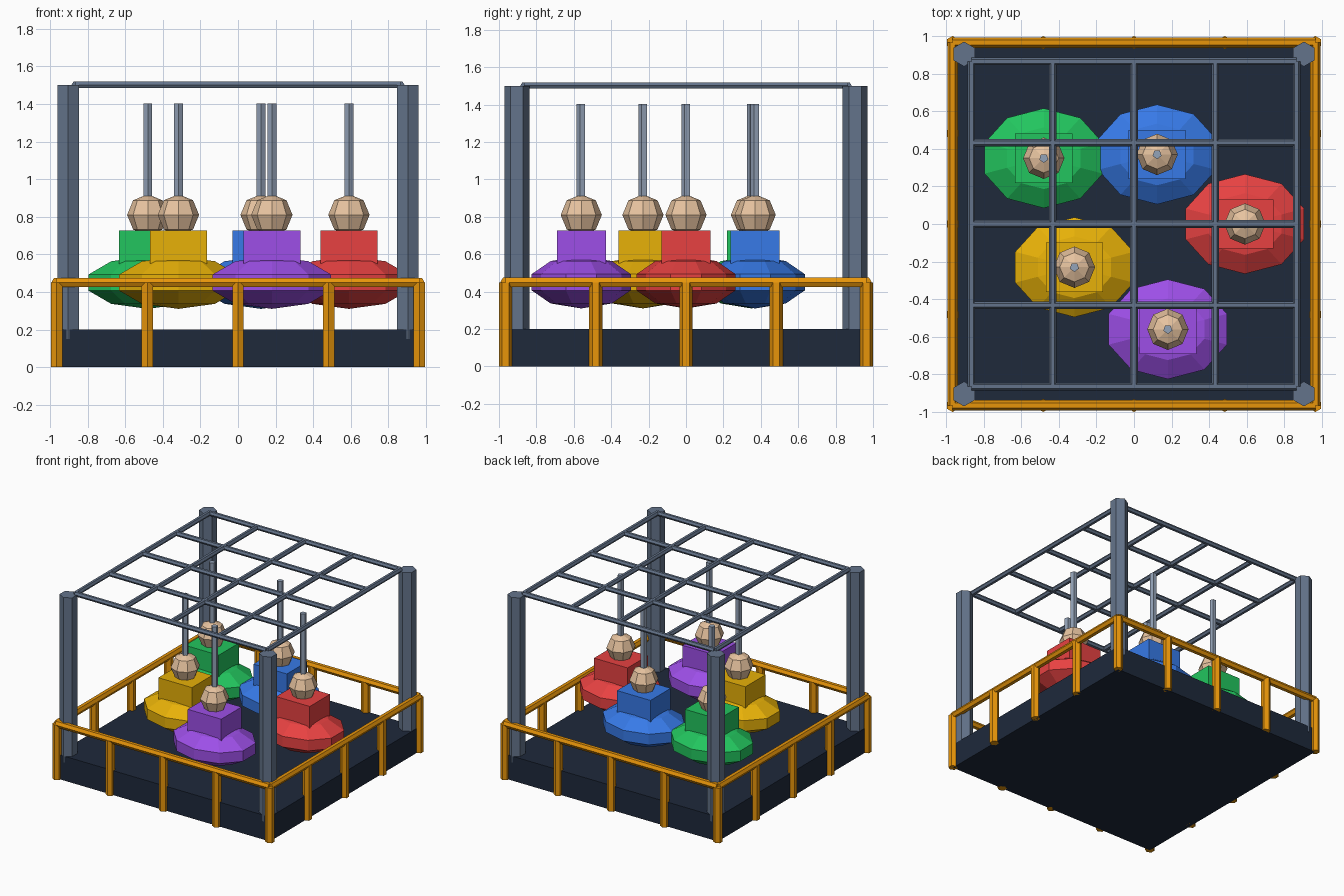
import bpy, bmesh, math
from mathutils import Matrix, Vector

if "Cube" in bpy.data.objects:
    bpy.data.objects.remove(bpy.data.objects["Cube"])


def material(name, hex_code):
    """Flat colour from an sRGB hex string, stored as linear."""
    rgb = [int(hex_code[i:i + 2], 16) / 255 for i in (0, 2, 4)]
    lin = [c / 12.92 if c <= 0.04045 else ((c + 0.055) / 1.055) ** 2.4 for c in rgb]
    m = bpy.data.materials.new(name)
    m.diffuse_color = (*lin, 1)
    m.use_nodes = True
    m.node_tree.nodes["Principled BSDF"].inputs["Base Color"].default_value = m.diffuse_color
    return m


DECK = material("dark navy", "1e293b")
STEEL = material("slate steel", "64748b")
POLE = material("light steel", "94a3b8")
RAIL = material("amber", "f59e0b")
SKIN = material("skin tan", "e8c4a0")
CARS = {
    "green": (material("green", "22c55e"), -0.48, 0.35),
    "blue": (material("blue", "3b82f6"), 0.123, 0.37),
    "red": (material("red", "ef4444"), 0.59, 0.0),
    "yellow": (material("yellow", "eab308"), -0.317, -0.23),
    "purple": (material("purple", "a855f7"), 0.18, -0.56),
}


def finish(name, bm, mat):
    bmesh.ops.recalc_face_normals(bm, faces=bm.faces)
    me = bpy.data.meshes.new(name)
    bm.to_mesh(me)
    bm.free()
    me.materials.append(mat)
    ob = bpy.data.objects.new(name, me)
    bpy.context.collection.objects.link(ob)
    return ob


def box(name, center, size, mat):
    bm = bmesh.new()
    bmesh.ops.create_cube(bm, size=1, matrix=Matrix.Translation(center) @ Matrix.Diagonal((*size, 1)))
    return finish(name, bm, mat)


def prism(name, center, radius, length, sides, mat, axis="z", turn=0.0):
    """Straight bar; horizontal bars keep a flat face on top."""
    rot = Matrix.Rotation(turn, 4, "Z")
    if axis != "z":
        rot = Matrix.Rotation(math.pi / 2, 4, "Y")
    if axis == "y":
        rot = Matrix.Rotation(math.pi / 2, 4, "Z") @ rot
    bm = bmesh.new()
    bmesh.ops.create_cone(bm, cap_ends=True, segments=sides, radius1=radius, radius2=radius,
                          depth=length, matrix=Matrix.Translation(center) @ rot)
    return finish(name, bm, mat)


def ball(name, center, radii, sides, rings, mat):
    """Faceted ellipsoid with a vertex on the +y side."""
    bm = bmesh.new()
    c = Vector(center)
    rx, ry, rz = radii
    loops = []
    for j in range(1, rings):
        lat = math.pi * j / rings - math.pi / 2
        loops.append([bm.verts.new(c + Vector((
            rx * math.cos(lat) * math.sin(math.tau * i / sides),
            ry * math.cos(lat) * math.cos(math.tau * i / sides),
            rz * math.sin(lat)))) for i in range(sides)])
    bottom = bm.verts.new(c - Vector((0, 0, rz)))
    top = bm.verts.new(c + Vector((0, 0, rz)))
    for i in range(sides):
        k = (i + 1) % sides
        bm.faces.new((bottom, loops[0][i], loops[0][k]))
        bm.faces.new((top, loops[-1][k], loops[-1][i]))
        for a, b in zip(loops, loops[1:]):
            bm.faces.new((a[i], b[i], b[k], a[k]))
    return finish(name, bm, mat)


# Arena floor
box("arena_floor", (0, 0, 0.1), (1.93, 1.93, 0.2), DECK)

# Corner columns
for sx in (-1, 1):
    for sy in (-1, 1):
        prism("corner_column", (sx * 0.904, sy * 0.904, 0.825), 0.066, 1.35, 6, STEEL)

# Overhead power grid
for i in range(-2, 3):
    p = i * 0.4325
    prism("ceiling_bar_x", (0, p, 1.502), 0.02, 1.73, 6, STEEL, "x")
    prism("ceiling_bar_y", (p, 0, 1.502), 0.02, 1.73, 6, STEEL, "y")

# Fence rails and posts
E = 0.965
for s in (-1, 1):
    prism("fence_rail_x", (0, s * E, 0.45), 0.028, 2 * E, 6, RAIL, "x")
    prism("fence_rail_y", (s * E, 0, 0.45), 0.028, 2 * E, 6, RAIL, "y")
for i in range(-2, 3):
    for j in range(-2, 3):
        if max(abs(i), abs(j)) == 2:
            prism("fence_post", (i * E / 2, j * E / 2, 0.225), 0.035, 0.45, 6, RAIL)

# Bumper cars with riders and contact poles
for colour, (mat, x, y) in CARS.items():
    ball(colour + "_car_body", (x, y, 0.45), (0.348, 0.279, 0.14), 10, 5, mat)
    box(colour + "_car_cabin", (x, y, 0.62), (0.304, 0.262, 0.215), mat)
    ball(colour + "_rider_head", (x, y, 0.81), (0.11, 0.11, 0.11), 8, 4, SKIN)
    prism(colour + "_contact_pole", (x, y, 1.12), 0.025, 0.565, 5, POLE, turn=math.pi)
